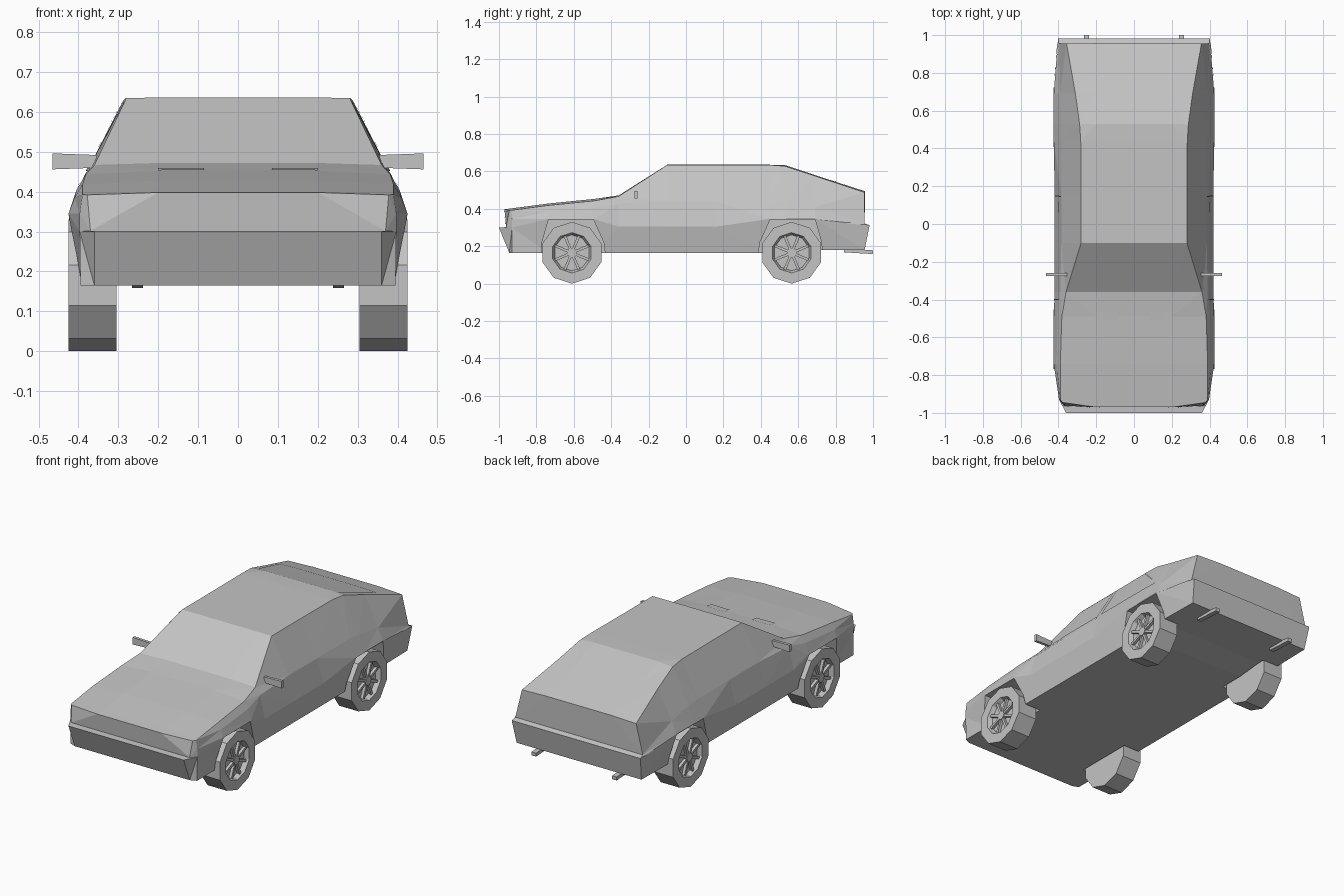
import bpy, bmesh, math
from mathutils import Vector, Matrix
from mathutils.bvhtree import BVHTree

cube = bpy.data.objects.get("Cube")
if cube:
    bpy.data.objects.remove(cube)

GREY = (0.55, 0.55, 0.55, 1)
paint = bpy.data.materials.new("plain_grey")
paint.use_nodes = True
paint.diffuse_color = GREY
bsdf = next(n for n in paint.node_tree.nodes if n.type == 'BSDF_PRINCIPLED')
bsdf.inputs["Base Color"].default_value = GREY


def finish(bm, name, recalc=True):
    if recalc:
        bmesh.ops.recalc_face_normals(bm, faces=bm.faces)
    mesh = bpy.data.meshes.new(name)
    bm.to_mesh(mesh)
    bm.free()
    mesh.materials.append(paint)
    obj = bpy.data.objects.new(name, mesh)
    bpy.context.collection.objects.link(obj)
    return obj


def add_box(bm, centre, size, turn=Matrix()):
    mat = Matrix.Translation(centre) @ turn @ Matrix.Diagonal((*size, 1))
    bmesh.ops.create_cube(bm, size=1, matrix=mat)


def prism(name, outline, x0, x1):
    """Extrude a (y, z) outline from x0 to x1."""
    bm = bmesh.new()
    ends = [[bm.verts.new((x, y, z)) for y, z in outline] for x in (x0, x1)]
    for end in ends:
        bm.faces.new(end)
    for i in range(len(outline)):
        j = (i + 1) % len(outline)
        bm.faces.new((ends[0][i], ends[0][j], ends[1][j], ends[1][i]))
    return finish(bm, name)


def section(y, sill, waist, shoulder, edge, crown):
    """Half section from floor to roof; points are (x, z)."""
    return [(x, y, z) for x, z in (sill, waist, shoulder, edge, (0.2, crown))]


# Body: lofted sections from nose to tail
SILL = (0.395, 0.165)
WAIST = (0.42, 0.305)
FLARE = (0.425, 0.345)
nose = [(0.36, -0.945, 0.165), (0.36, -1.0, 0.30), (0.37, -0.962, 0.302),
        (0.378, -0.945, 0.392), (0.2, -0.97, 0.398)]
tail = [(0.39, 0.955, 0.18), (0.402, 0.982, 0.313), (0.398, 0.955, 0.322),
        (0.357, 0.955, 0.488), (0.2, 0.957, 0.494)]
stations = [
    nose,
    section(-0.93, SILL, (0.397, 0.30), (0.397, 0.345), (0.39, 0.393), 0.403),
    section(-0.74, SILL, FLARE, (0.41, 0.385), (0.39, 0.418), 0.428),
    section(-0.49, SILL, FLARE, (0.405, 0.405), (0.382, 0.443), 0.453),
    section(-0.36, SILL, WAIST, (0.39, 0.43), (0.36, 0.467), 0.472),
    section(-0.10, SILL, WAIST, (0.385, 0.44), (0.28, 0.635), 0.636),
    section(0.16, SILL, WAIST, (0.385, 0.44), (0.28, 0.635), 0.636),
    section(0.44, SILL, FLARE, (0.385, 0.44), (0.282, 0.635), 0.636),
    section(0.53, SILL, FLARE, (0.387, 0.435), (0.288, 0.628), 0.634),
    section(0.69, (0.395, 0.18), FLARE, (0.393, 0.41), (0.31, 0.576), 0.58),
    tail,
]
bm = bmesh.new()
rings = [[bm.verts.new(p) for p in s]
         + [bm.verts.new((-x, y, z)) for x, y, z in reversed(s)] for s in stations]
for a, b in zip(rings, rings[1:]):
    for i in range(len(a)):
        j = (i + 1) % len(a)
        bm.faces.new((a[i], a[j], b[j], b[i]))
for r in (rings[0], rings[-1]):
    bm.faces.new((r[0], r[1], r[8], r[9]))
    bm.faces.new((r[1], r[2], r[7], r[8]))
    bm.faces.new(r[2:8])
bmesh.ops.recalc_face_normals(bm, faces=bm.faces)
bmesh.ops.triangulate(bm, faces=bm.faces)
shell = BVHTree.FromBMesh(bm)
body = finish(bm, "body")

# Wheel arches cut from the body
AXLES = {"front": -0.61, "rear": 0.565}
ARCH = [(-0.165, 0.1), (-0.16, 0.22), (-0.125, 0.342), (0.115, 0.342),
        (0.17, 0.22), (0.185, 0.1)]
cutters = []
for end, axle in AXLES.items():
    flip = 1 if end == "front" else -1
    for s in (1, -1):
        cutter = prism("arch_cutter", [(axle + flip * y, z) for y, z in ARCH],
                       s * 0.295, s * 0.5)
        cutter.hide_render = True
        cutters.append(cutter)
        mod = body.modifiers.new("arch", 'BOOLEAN')
        mod.operation = 'DIFFERENCE'
        mod.solver = 'EXACT'
        mod.object = cutter
graph = bpy.context.evaluated_depsgraph_get()
cut_mesh = bpy.data.meshes.new_from_object(body.evaluated_get(graph))
body.modifiers.clear()
body.data = cut_mesh
for cutter in cutters:
    bpy.data.objects.remove(cutter)


# Seams: thin ribbons laid on the shell along one direction
def project(side, p):
    if side == "top":
        origin, out = Vector((p[0], p[1], 3)), Vector((0, 0, 1))
    elif side == "front":
        origin, out = Vector((p[0], -3, p[1])), Vector((0, -1, 0))
    else:
        sign = 1 if side == "left" else -1
        origin, out = Vector((sign * 3, p[0], p[1])), Vector((sign, 0, 0))
    hit = shell.ray_cast(origin, -out)[0]
    return (hit + out * 0.003 if hit else None), out


def seam(name, side, paths, width=0.006, steps=10):
    bm = bmesh.new()
    for path in paths:
        for a, b in zip(path, path[1:]):
            a, b = Vector(a), Vector(b)
            along = (b - a).normalized()
            across = Vector((-along.y, along.x)) * width / 2
            last = None
            for i in range(steps + 1):
                mid = a.lerp(b, i / steps)
                (p, out), (q, out) = project(side, mid + across), project(side, mid - across)
                pair = (bm.verts.new(p), bm.verts.new(q)) if p and q else None
                if pair and last:
                    face = bm.faces.new((last[0], last[1], pair[1], pair[0]))
                    face.normal_update()
                    if face.normal.dot(out) < 0:
                        face.normal_flip()
                last = pair
    return finish(bm, name, recalc=False)


def rect(x0, x1, z0, z1):
    return [(x0, z0), (x1, z0), (x1, z1), (x0, z1), (x0, z0)]


def both(paths):
    return paths + [[(-x, z) for x, z in path] for path in paths]


for side in ("left", "right"):
    seam(side + "_door_seam", side, [[(-0.385, 0.45), (-0.40, 0.42), (-0.40, 0.2),
                                      (0.13, 0.2), (0.15, 0.3), (0.145, 0.455)]])
    seam(side + "_door_window_frame", side, [[(-0.35, 0.455), (-0.1, 0.625),
                                              (0.17, 0.625), (0.145, 0.455), (-0.35, 0.455)]])
    seam(side + "_rear_window_frame", side, [[(0.2, 0.625), (0.18, 0.455), (0.62, 0.455)],
                                             [(0.44, 0.625), (0.57, 0.51)]])
    seam(side + "_bumper_seam", side, [[(0.77, 0.33), (0.95, 0.318)]])
    seam(side + "_door_handle", side, [[(0.06, 0.4), (0.12, 0.4)]], width=0.012)
seam("rear_glass_frame", "top", [[(-0.25, 0.54), (-0.3, 0.8), (0.3, 0.8), (0.25, 0.54)]])
seam("headlight_frames", "front", both([rect(0.28, 0.368, 0.32, 0.385),
                                        rect(0.183, 0.245, 0.32, 0.385)]), width=0.004)
seam("fog_light_frames", "front", both([rect(0.24, 0.352, 0.252, 0.287)]), width=0.004)
seam("lower_intake_frame", "front", both([[(0.195, 0.227), (0.2, 0.2), (0.352, 0.2)],
                                         [(0, 0.203), (0.18, 0.203), (0.18, 0.227)]]), width=0.004)

# Bonnet vents
seam("bonnet_vents", "top", both([[(0.085, -0.485), (0.2, -0.49)]]), width=0.045)

# Mirrors and exhaust tips
for s, side in ((1, "left"), (-1, "right")):
    bm = bmesh.new()
    add_box(bm, (s * 0.41, -0.268, 0.476), (0.11, 0.016, 0.04))
    for v in bm.verts:
        if abs(v.co.x) < 0.4:
            v.co.z = 0.476 + (v.co.z - 0.476) * 0.8
    finish(bm, side + "_mirror")
    bm = bmesh.new()
    add_box(bm, (s * 0.252, 0.922, 0.173), (0.028, 0.154, 0.02),
            Matrix.Rotation(-0.06, 4, 'X'))
    finish(bm, side + "_exhaust_tip")


# Wheels: ten-sided tyre with a dished rim, eight spokes and a hub
def wheel(name, s, axle):
    sides, height = 10, 0.165
    profile = [(0.165, 0.305), (0.165, 0.425), (0.108, 0.425), (0.096, 0.4)]
    bm = bmesh.new()
    loops = []
    for r, x in profile:
        turns = [math.tau * i / sides for i in range(sides)]
        loops.append([bm.verts.new((s * x, axle + r * math.sin(t), height - r * math.cos(t)))
                      for t in turns])
    for a, b in zip(loops, loops[1:]):
        for i in range(sides):
            j = (i + 1) % sides
            bm.faces.new((a[i], a[j], b[j], b[i]))
    bm.faces.new(loops[0])
    bm.faces.new(loops[-1])
    for i in range(8):
        spin = Matrix.Rotation(math.tau * (i + 0.5) / 8, 4, 'X')
        centre = Vector((s * 0.406, axle, height)) + spin @ Vector((0, 0, 0.055))
        add_box(bm, centre, (0.02, 0.014, 0.085), spin)
    place = Matrix.Translation((s * 0.408, axle, height)) @ Matrix.Rotation(math.pi / 2, 4, 'Y')
    bmesh.ops.create_cone(bm, cap_ends=True, segments=8, radius1=0.026, radius2=0.026,
                          depth=0.024, matrix=place)
    finish(bm, name)


for end, axle in AXLES.items():
    for s, side in ((1, "left"), (-1, "right")):
        wheel(f"{end}_{side}_wheel", s, axle)
